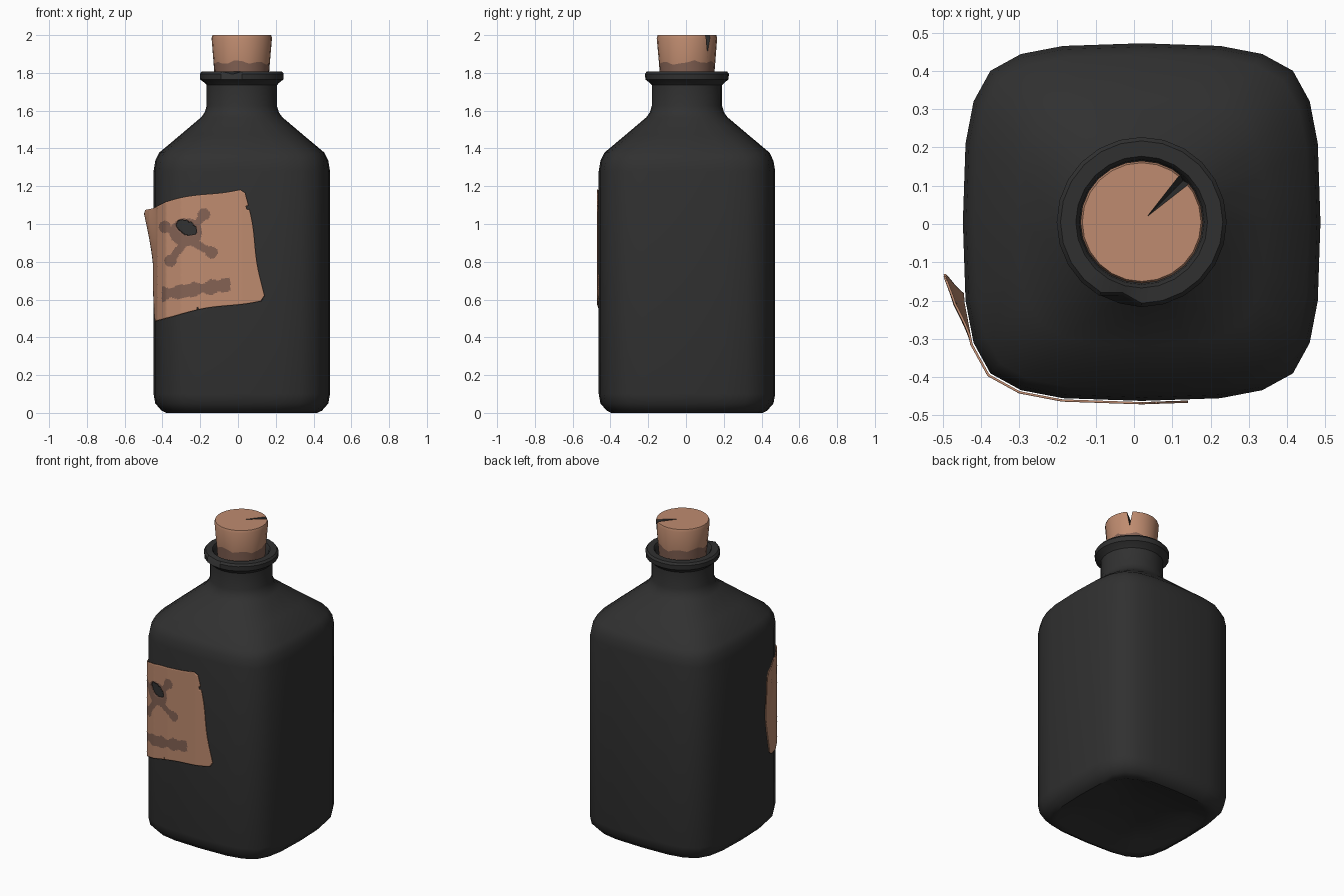
import bpy, bmesh, math
from mathutils import Vector

if "Cube" in bpy.data.objects:
    bpy.data.objects.remove(bpy.data.objects["Cube"])

CX, CY, N = 0.02, 0.005, 24


def mat(name, rgb):
    m = bpy.data.materials.new(name)
    m.diffuse_color = (*rgb, 1)
    m.use_nodes = True
    m.node_tree.nodes["Principled BSDF"].inputs["Base Color"].default_value = m.diffuse_color
    return m


BLACK = mat("black_glass", (0.030, 0.030, 0.030))
TAN = mat("tan_paper_and_cork", (0.52, 0.26, 0.16))
BROWN = mat("dark_brown_stain", (0.23, 0.122, 0.088))


def finish(bm, name, mats, angle=35):
    me = bpy.data.meshes.new(name)
    bm.normal_update()
    bm.to_mesh(me)
    bm.free()
    for m in mats:
        me.materials.append(m)
    ob = bpy.data.objects.new(name, me)
    bpy.context.collection.objects.link(ob)
    bpy.ops.object.select_all(action='DESELECT')
    ob.select_set(True)
    bpy.context.view_layer.objects.active = ob
    bpy.ops.object.shade_smooth_by_angle(angle=math.radians(angle))
    return ob


# Rounded-square section, one quadrant turned four times
SQUARE = []
quad = [(1, 0), (.985, .44), (.94, .675), (.846, .846), (.675, .94), (.44, .985)]
for _ in range(4):
    SQUARE += quad
    quad = [(-y, x) for x, y in quad]


def section(i, r, k):
    """Point i of a ring: k=0 is a circle, k=1 the rounded square."""
    a = 2 * math.pi * i / N
    sx, sy = SQUARE[i % N]
    return (CX + r * (math.cos(a) * (1 - k) + sx * k),
            CY + r * (math.sin(a) * (1 - k) + sy * k))


def loft(bm, profile):
    """Skin rings of (radius, height, squareness), capped at both ends."""
    rings = [[bm.verts.new((*section(i, r, k), z)) for i in range(N)] for r, z, k in profile]
    for a, b in zip(rings, rings[1:]):
        for i in range(N):
            j = (i + 1) % N
            bm.faces.new((a[i], a[j], b[j], b[i]))
    bm.faces.new(rings[0][::-1])
    bm.faces.new(rings[-1])
    return rings


# Bottle: hollowed base, square body, sloped shoulder, round neck and lip
bm = bmesh.new()
rings = loft(bm, [
    (.05, .07, 1), (.30, .04, 1), (.37, .006, 1), (.40, 0, 1), (.425, .012, 1),
    (.458, .05, 1), (.467, .10, 1), (.467, 1.28, 1), (.458, 1.335, 1), (.437, 1.378, 1),
    (.325, 1.472, .75), (.215, 1.565, .25), (.197, 1.59, .1), (.186, 1.625, 0),
    (.186, 1.735, 0), (.198, 1.748, 0), (.22, 1.765, 0), (.222, 1.795, 0),
    (.212, 1.808, 0), (.172, 1.808, 0), (.163, 1.795, 0), (.155, 1.72, 0)])
for ring in rings[17:19]:          # small chip in the lip
    v = ring[17].co
    v.x += (CX - v.x) * .1
    v.y += (CY - v.y) * .1
    v.z -= .015
finish(bm, "bottle", [BLACK])

# Cork with a stained lower band that has a wavy edge
bm = bmesh.new()
rings = loft(bm, [(.138, 1.715, 0), (.149, 1.855, 0), (.160, 1.985, 0), (.155, 2.0, 0)])
for i, v in enumerate(rings[1]):
    v.co.z += .009 * math.sin(i * 1.9) + .005 * math.sin(i * .8)
bm.normal_update()
for f in bm.faces:
    f.material_index = 1 if f.calc_center_median().z < 1.84 else 0
cork = finish(bm, "cork", [TAN, BROWN, BLACK])

# Wedge that splits the cork from its middle to its rim
bm = bmesh.new()
A, B, C, D = [bm.verts.new(p) for p in
              [(.03, .015, 2.004), (.185, .135, 2.01), (.15, .17, 2.01), (.165, .15, 1.87)]]
for f in ((A, B, C), (A, D, B), (A, C, D), (B, D, C)):
    bm.faces.new(f)
bmesh.ops.recalc_face_normals(bm, faces=bm.faces[:])
cutter = finish(bm, "cork_crack_cutter", [BLACK])
cutter.hide_render = True
cutter.hide_viewport = True
mod = cork.modifiers.new("crack", 'BOOLEAN')
mod.operation, mod.object, mod.solver = 'DIFFERENCE', cutter, 'EXACT'
mod.material_mode = 'TRANSFER'

# Label path hugging the front-left corner of the body
PATH = [Vector(section(i, .467 * 1.013, 1)) for i in range(19, 10, -1)]


def wrap(u):
    """Unrolled distance u to a point on the path and its outward normal."""
    d = PATH[0].x - u
    for p, q in zip(PATH, PATH[1:]):
        step = (q - p).length
        if d <= step or q is PATH[-1]:
            t = (q - p) / step
            return p + t * d, Vector((t.y, -t.x)) * -1
        d -= step


W, H, TILT = .72, .60, math.radians(9.8)
NS, NT = 108, 90


def capsule(x, z, a, b, r):
    p, a, b = Vector((x, z)), Vector(a), Vector(b)
    t = max(0, min(1, (p - a).dot(b - a) / (b - a).length_squared))
    return (p - a - (b - a) * t).length < r


BONES = [((-.18, 1.05), (-.355, .805)), ((-.385, .985), (-.14, .85))]


def stained(x, z):
    """Faded skull, crossed bones and a smudged bar below."""
    if math.hypot((x + .275) / .085, (z - .955) / .075) < 1:
        return True
    if any(capsule(x, z, a, b, .02) for a, b in BONES):
        return True
    if any(math.hypot(x - e[0], z - e[1]) < .032 for pair in BONES for e in pair):
        return True
    mid = .68 + (x + .05) * .15
    half = .034 + .006 * math.sin(x * 75) + .004 * math.sin(x * 41)
    return -.40 < x < -.04 and abs(z - mid) < half


def missing(s, t, x, z):
    """Rounded corners, the hole and two edge tears."""
    r = .035
    ex, ez = abs(s) - (W / 2 - r), abs(t) - (H / 2 - r)
    if ex > 0 and ez > 0 and math.hypot(ex, ez) > r:
        return True
    if math.hypot((x + .272) / .054, (z - .98 + .3 * (x + .272)) / .038) < 1:
        return True
    if z < .57 and abs(x + .212) < (.57 - z) * .2:
        return True
    return x > .045 and 1.075 < z < 1.095


# Paper label: a fine sheet, wrapped, curled at its top-left corner
bm = bmesh.new()
grid, flat = [], {}
for j in range(NT + 1):
    row = []
    for i in range(NS + 1):
        s, t = (i / NS - .5) * W, (j / NT - .5) * H
        ws = s + .006 * math.sin(t * 14) * abs(s) / .36
        wt = t + .007 * math.sin(s * 13 + 1) * abs(t) / .3
        u = -.266 + ws * math.cos(TILT) - wt * math.sin(TILT)
        z = .835 + ws * math.sin(TILT) + wt * math.cos(TILT)
        p, n = wrap(u)
        curl = max(0, 1 - math.hypot((s + W / 2) / .17, (t - H / 2) / .30))
        p = p + n * (.05 * curl ** 1.3)
        v = bm.verts.new((p.x, p.y, z))
        flat[v] = (s, t)
        row.append(v)
    grid.append(row)
for j in range(NT):
    for i in range(NS):
        vs = (grid[j][i], grid[j][i + 1], grid[j + 1][i + 1], grid[j + 1][i])
        c = sum((v.co for v in vs), Vector()) / 4
        s, t = (sum(flat[v][k] for v in vs) / 4 for k in (0, 1))
        if not missing(s, t, c.x, c.z):
            bm.faces.new(vs).material_index = int(stained(c.x, c.z))
bmesh.ops.delete(bm, geom=[v for v in bm.verts if not v.link_faces], context='VERTS')
label = finish(bm, "paper_label", [TAN, BROWN])
solid = label.modifiers.new("thickness", 'SOLIDIFY')
solid.thickness, solid.offset = .006, 0
